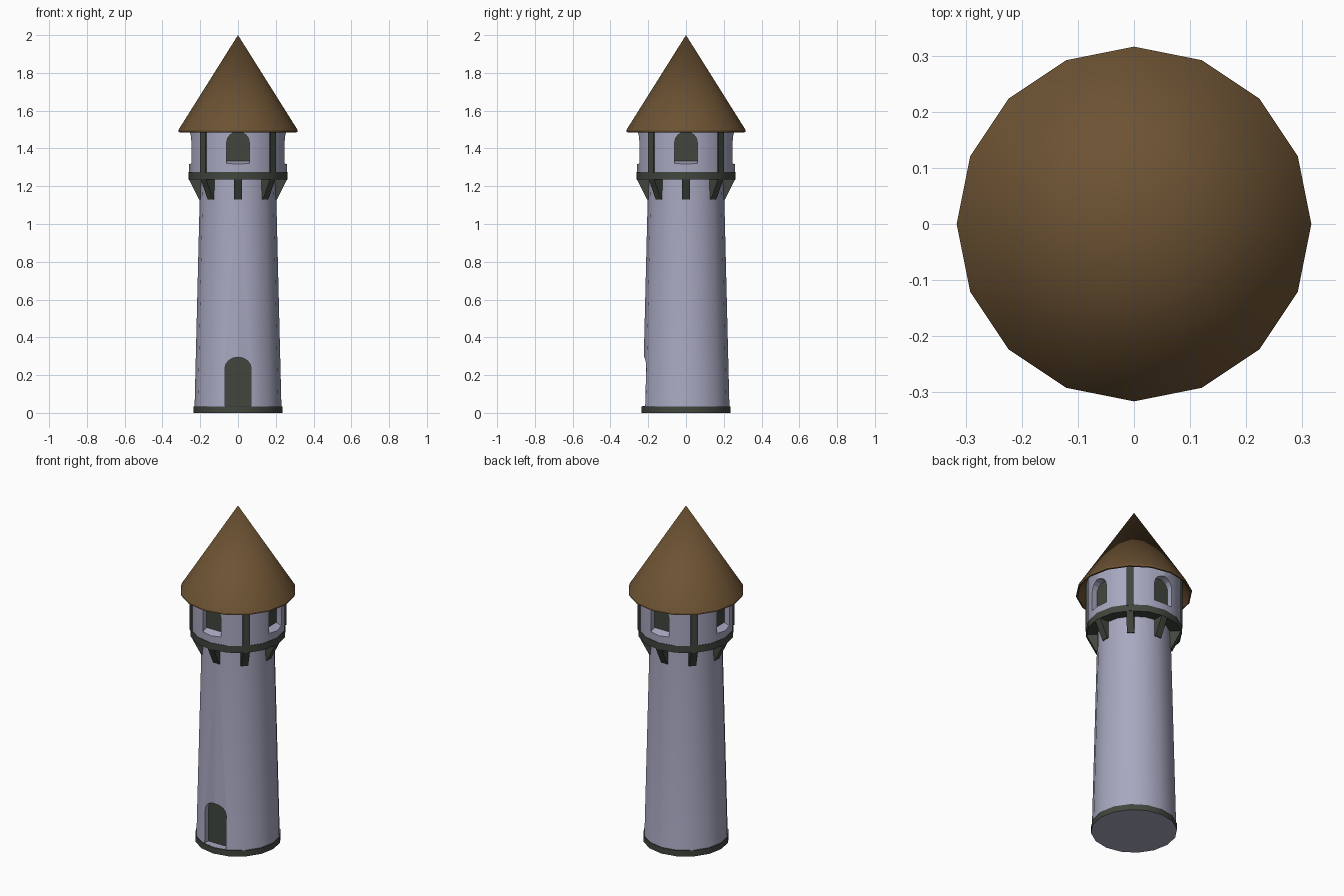
import bpy, bmesh, math
from mathutils import Matrix

if "Cube" in bpy.data.objects:
    bpy.data.objects.remove(bpy.data.objects["Cube"])

SIDES = 16


def material(name, rgb):
    m = bpy.data.materials.new(name)
    m.diffuse_color = (*rgb, 1)
    m.use_nodes = True
    m.node_tree.nodes["Principled BSDF"].inputs["Base Color"].default_value = m.diffuse_color
    return m


STONE = material("pale_stone", (0.39, 0.39, 0.53))
DARK = material("dark_timber", (0.052, 0.062, 0.048))
BROWN = material("brown_roof", (0.15, 0.085, 0.033))


def finish(bm, name, mat, smooth=True):
    bmesh.ops.remove_doubles(bm, verts=bm.verts, dist=1e-5)
    bmesh.ops.recalc_face_normals(bm, faces=bm.faces)
    me = bpy.data.meshes.new(name)
    bm.to_mesh(me)
    bm.free()
    ob = bpy.data.objects.new(name, me)
    bpy.context.collection.objects.link(ob)
    me.materials.append(mat)
    if smooth:
        shade(ob)
    return ob


def activate(ob):
    bpy.ops.object.select_all(action='DESELECT')
    ob.select_set(True)
    bpy.context.view_layer.objects.active = ob


def shade(ob):
    activate(ob)
    bpy.ops.object.shade_smooth_by_angle(angle=math.radians(30))


def lathe(name, profile, mat, closed=False):
    """Spin a (radius, z) profile; radius 0 points collapse to one vertex."""
    bm = bmesh.new()
    rings = []
    for r, z in profile:
        if r == 0:
            rings.append([bm.verts.new((0, 0, z))] * SIDES)
        else:
            rings.append([bm.verts.new((r * math.cos(2 * math.pi * i / SIDES),
                                        r * math.sin(2 * math.pi * i / SIDES), z))
                          for i in range(SIDES)])
    pairs = list(zip(rings, rings[1:]))
    if closed:
        pairs.append((rings[-1], rings[0]))
    for a, b in pairs:
        for i in range(SIDES):
            j = (i + 1) % SIDES
            quad = [a[i], a[j], b[j], b[i]]
            bm.faces.new(list(dict.fromkeys(quad)))
    return finish(bm, name, mat)


def loft(name, a, b, mat, turn=0):
    """Solid between two matching outlines, turned about z."""
    bm = bmesh.new()
    va = [bm.verts.new(p) for p in a]
    vb = [bm.verts.new(p) for p in b]
    bm.faces.new(va)
    bm.faces.new(vb)
    n = len(va)
    for i in range(n):
        bm.faces.new([va[i], va[(i + 1) % n], vb[(i + 1) % n], vb[i]])
    bmesh.ops.transform(bm, matrix=Matrix.Rotation(turn, 4, 'Z'), verts=bm.verts)
    return finish(bm, name, mat, smooth=False)


def arch(w, z0, z1, rise, y):
    pts = [(-w, y, z0), (w, y, z0)]
    for i in range(9):
        t = math.pi * i / 8
        pts.append((w * math.cos(t), y, z1 - rise + rise * math.sin(t)))
    return pts


def recess(wall, name, w, z0, z1, rise, y_in, y_out, slope, turn=0):
    """Cut an arched niche into the wall and back it with a dark plate."""
    cutter = loft(name + "_cutter", arch(w, z0, z1, rise, y_in),
                  arch(w, z0 - slope, z1, rise, y_out), STONE, turn)
    activate(wall)
    mod = wall.modifiers.new("niche", 'BOOLEAN')
    mod.operation, mod.solver, mod.object = 'DIFFERENCE', 'EXACT', cutter
    bpy.ops.object.modifier_apply(modifier=mod.name)
    bpy.data.objects.remove(cutter)
    loft(name, arch(w, z0, z1, rise, y_in + 0.002),
         arch(w, z0, z1, rise, y_in - 0.004), DARK, turn)


# Tapered shaft with door
shaft = lathe("tower_shaft", [(0, 0), (0.235, 0), (0.23, 0.03), (0.2, 1.25), (0, 1.25)], STONE)
recess(shaft, "door", 0.07, 0.036, 0.295, 0.06, -0.178, -0.28, 0)
shade(shaft)

# Base trim
lathe("base_trim", [(0.235, 0), (0.235, 0.035), (0.222, 0.035)], DARK)

# Lookout room with four windows on the main axes
room = lathe("lookout_wall", [(0, 1.26), (0.259, 1.26), (0.259, 1.56), (0, 1.56)], STONE)
for k in range(4):
    recess(room, f"window_{k}", 0.06, 1.333, 1.488, 0.055, -0.21, -0.3, 0.03, k * math.pi / 2)
shade(room)

# Floor ring under the room
lathe("floor_ring", [(0.18, 1.235), (0.262, 1.235), (0.262, 1.275), (0.18, 1.275)], DARK, True)

# Corner posts on the diagonals
for k in range(4):
    post = [(0.235, 1.27), (0.264, 1.27), (0.264, 1.56), (0.235, 1.56)]
    loft(f"corner_post_{k}", [(r, -0.019, z) for r, z in post],
         [(r, 0.019, z) for r, z in post], DARK, math.pi / 4 + k * math.pi / 2)

# Wedge brackets under the ring
for k in range(8):
    wedge = [(0.18, 1.13), (0.207, 1.13), (0.26, 1.237), (0.18, 1.237)]
    loft(f"bracket_{k}", [(r, -0.02, z) for r, z in wedge],
         [(r, 0.02, z) for r, z in wedge], DARK, k * math.pi / 4)

# Hollow conical roof with a thin rim
lathe("roof", [(0, 1.96), (0.308, 1.485), (0.316, 1.487), (0.316, 1.497), (0, 2.0)], BROWN)
